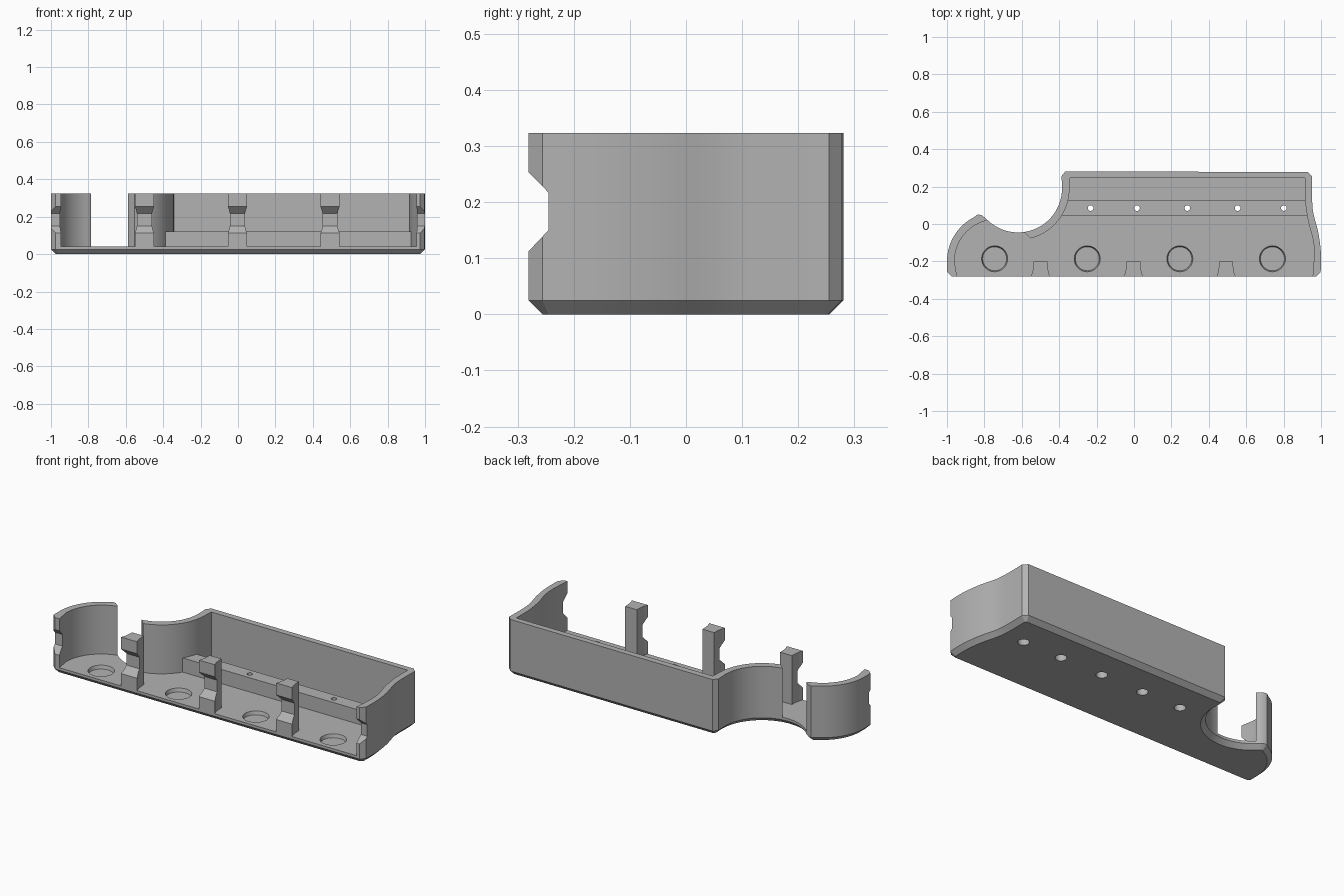
import bpy, bmesh, math
from mathutils import Vector

if "Cube" in bpy.data.objects:
    bpy.data.objects.remove(bpy.data.objects["Cube"])

TOP, FLOOR, CH = 0.323, 0.04, 0.025
FRONT, BACK = -0.281, 0.281

grey = bpy.data.materials.new("grey")
grey.diffuse_color = (0.45, 0.45, 0.45, 1)
grey.use_nodes = True
grey.node_tree.nodes["Principled BSDF"].inputs["Base Color"].default_value = grey.diffuse_color


def arc(cx, cy, r, a0, a1, n):
    return [(cx + r * math.cos(math.radians(a0 + (a1 - a0) * i / n)),
             cy + r * math.sin(math.radians(a0 + (a1 - a0) * i / n))) for i in range(n + 1)]


def spline(pts, n=5):
    """Smooth curve through the points."""
    p = [Vector(q) for q in [pts[0]] + pts + [pts[-1]]]
    out = []
    for i in range(1, len(p) - 2):
        a, b, c, d = p[i - 1:i + 3]
        for k in range(n):
            t = k / n
            v = 0.5 * (2 * b + (c - a) * t + (2 * a - 5 * b + 4 * c - d) * t * t
                       + (3 * b - a - 3 * c + d) * t ** 3)
            out.append(tuple(v))
    return out + [pts[-1]]


def inset(pts, d):
    """Mitred inward offset of a clockwise outline."""
    out = []
    for i, q in enumerate(pts):
        q = Vector(q)
        u = (q - Vector(pts[i - 1])).normalized()
        w = (Vector(pts[(i + 1) % len(pts)]) - q).normalized()
        n1, n2 = Vector((u.y, -u.x)), Vector((w.y, -w.x))
        out.append(tuple(q + (n1 + n2) * d / max(0.4, 1 + n1.dot(n2))))
    return out


def loft(name, rings):
    """Closed solid through rings of 3D points."""
    bm = bmesh.new()
    vs = [[bm.verts.new(p) for p in r] for r in rings]
    n = len(rings[0])
    for a, b in zip(vs, vs[1:]):
        for i in range(n):
            j = (i + 1) % n
            bm.faces.new((a[i], a[j], b[j], b[i]))
    bm.faces.new(vs[0][::-1])
    bm.faces.new(vs[-1])
    bmesh.ops.recalc_face_normals(bm, faces=bm.faces)
    me = bpy.data.meshes.new(name)
    bm.to_mesh(me)
    bm.free()
    me.materials.append(grey)
    ob = bpy.data.objects.new(name, me)
    bpy.context.collection.objects.link(ob)
    return ob


def prism(name, pts, z0, z1):
    return loft(name, [[(x, y, z) for x, y in pts] for z in (z0, z1)])


def cone(name, x, y, r0, r1, z0, z1, n=40):
    return loft(name, [[(px, py, z) for px, py in arc(x, y, r, 0, 360 - 360 / n, n - 1)]
                       for r, z in ((r0, z0), (r1, z1))])


def activate(ob):
    bpy.ops.object.select_all(action='DESELECT')
    ob.select_set(True)
    bpy.context.view_layer.objects.active = ob


def cut(ob, cutters):
    activate(ob)
    for c in cutters:
        m = ob.modifiers.new("cut", 'BOOLEAN')
        m.operation, m.solver, m.object = 'DIFFERENCE', 'EXACT', c
        bpy.ops.object.modifier_apply(modifier=m.name)


# Outer outline, clockwise from the front left corner
outer = [(-0.975, FRONT), (-1.0, FRONT + 0.025)]
outer += arc(-0.735, -0.2, 0.265, 180, 118, 14)
outer += [(-0.835, 0.051), (-0.815, 0.047), (-0.80, 0.036)]
outer += arc(-0.62, 0.19, 0.235, 225, 360, 28)
outer += [(-0.387, 0.257), (-0.367, BACK), (0.93, 0.278), (0.953, 0.255)]
outer += spline([(0.952, 0.157), (0.957, 0.067), (0.984, -0.04), (0.998, -0.136), (1.0, -0.21)])
outer += [(0.998, FRONT + 0.025), (0.973, FRONT)]

low = inset(outer, CH)
body = loft("tray_body", [[(x, y, 0) for x, y in low],
                          [(x, y, CH) for x, y in outer],
                          [(x, y, TOP) for x, y in outer]])

# Cavity, open at the front and at the gap in the curved wall
cavity = [(-0.943, -0.4), (-0.946, FRONT)]
cavity += arc(-0.735, -0.2, 0.225, 180, 105, 16)
cavity += [(-0.787, 0.022), (-0.74, 0.1), (-0.64, 0.06), (-0.588, -0.043)]
cavity += arc(-0.62, 0.19, 0.275, 284, 360, 18)
cavity += [(-0.342, 0.245), (0.914, 0.245)]
cavity += spline([(0.914, 0.13), (0.93, 0.02), (0.957, -0.083), (0.963, -0.163), (0.955, FRONT)])
cavity += [(0.955, -0.4)]

# Trapezoid groove along the front edges of walls and posts
groove_pts = [(-0.30, 0.092), (-0.245, 0.15), (-0.245, 0.217), (-0.30, 0.273)]
groove = loft("groove_cutter", [[(x, y, z) for y, z in groove_pts] for x in (-1.2, 1.2)])

# Round recesses in the floor and screw holes through the rail
recesses = [cone("recess_cutter", x, -0.186, 0.064, 0.071, 0.02, FLOOR + 0.005)
            for x in (-0.745, -0.25, 0.245, 0.74)]
screws = []
for x in (-0.232, 0.016, 0.285, 0.554, 0.801):
    screws.append(cone("screw_cutter", x, 0.085, 0.015, 0.015, -0.1, 0.2, 24))
    screws.append(cone("screw_head_cutter", x, 0.085, 0.03, 0.03, -0.1, 0.075, 24))

cavity_cutter = prism("cavity_cutter", cavity, FLOOR, 0.5)
cut(body, [cavity_cutter, groove] + recesses + screws)

# Rail with screw holes
rail = prism("screw_rail", [(-0.39, 0.045), (-0.39, 0.125), (0.93, 0.125), (0.935, 0.045)], FLOOR, 0.122)
cut(rail, screws)
parts = [body, rail]

# Front divider posts, flared towards the front
for i, x in enumerate((-0.5, -0.003, 0.492)):
    half = [(0.037, -0.2), (0.039, -0.235), (0.043, -0.258), (0.051, FRONT)]
    pts = [(x + a, y) for a, y in half] + [(x - a, y) for a, y in half[::-1]]
    post = prism("front_post_%d" % (i + 1), pts, FLOOR, TOP)
    cut(post, [groove])
    parts.append(post)

for c in [groove, cavity_cutter] + recesses + screws:
    bpy.data.objects.remove(c)

for ob in parts:
    activate(ob)
    bpy.ops.object.shade_smooth_by_angle(angle=math.radians(25))
